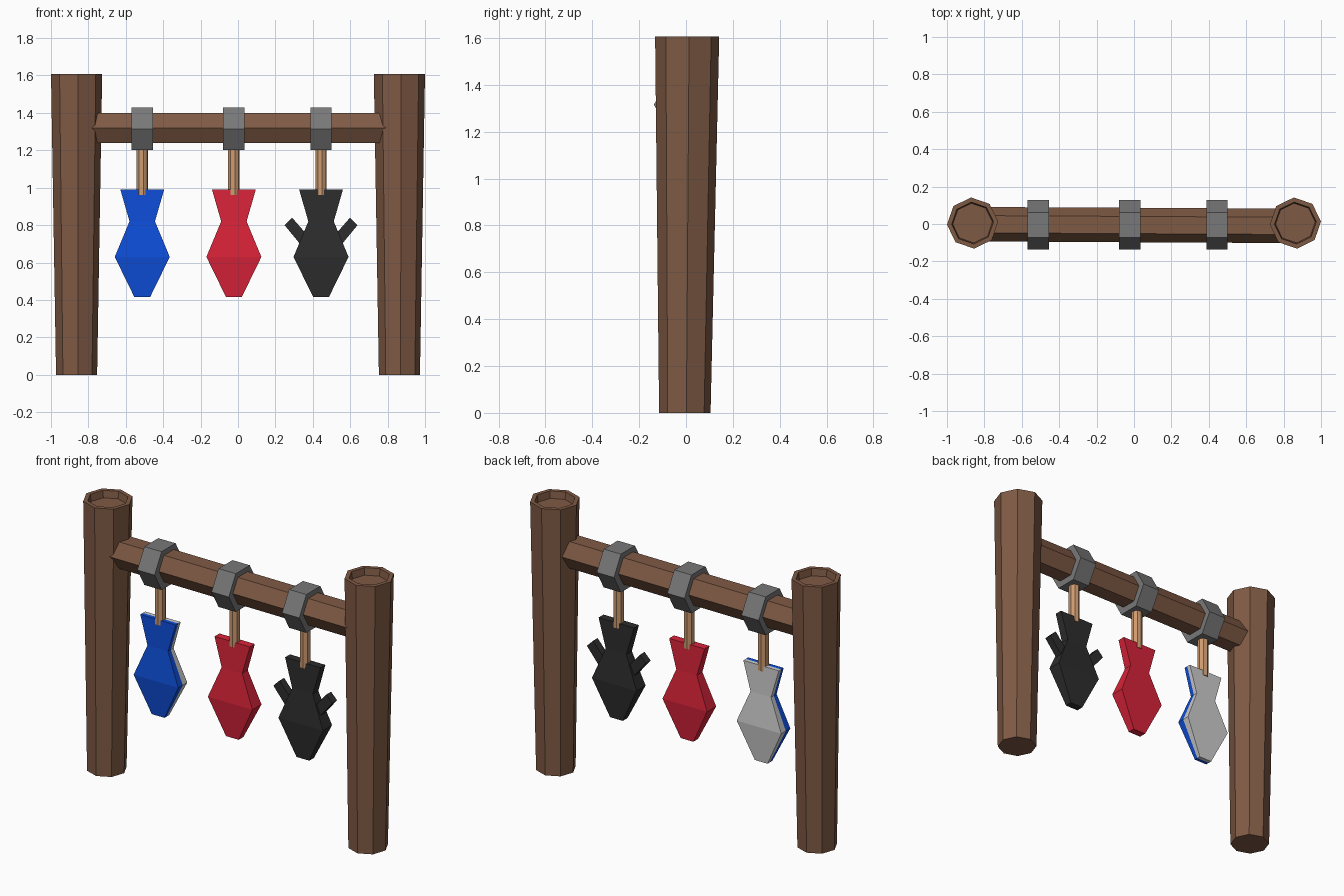
import bpy, bmesh
from math import pi, cos, sin
from mathutils import Vector

cube = bpy.data.objects.get("Cube")
if cube:
    bpy.data.objects.remove(cube, do_unlink=True)


def material(name, srgb):
    color = [((c / 255 + 0.055) / 1.055) ** 2.4 for c in srgb] + [1]
    mat = bpy.data.materials.new(name)
    mat.use_nodes = True
    mat.diffuse_color = color
    mat.node_tree.nodes["Principled BSDF"].inputs["Base Color"].default_value = color
    return mat


wood = material("brown wood", (127, 90, 68))
cord = material("tan wood", (205, 155, 113))
iron = material("grey iron", (120, 120, 120))
blue = material("blue", (14, 78, 218))
white = material("pale grey", (205, 205, 205))
red = material("red", (217, 35, 57))
black = material("charcoal", (45, 45, 45))


def loft(name, rings, mat):
    """Skin a stack of matching rings and cap both ends."""
    bm = bmesh.new()
    loops = [[bm.verts.new(p) for p in ring] for ring in rings]
    for a, b in zip(loops, loops[1:]):
        for i in range(len(a)):
            j = (i + 1) % len(a)
            bm.faces.new((a[i], a[j], b[j], b[i]))
    bm.faces.new(loops[0])
    bm.faces.new(loops[-1])
    bmesh.ops.recalc_face_normals(bm, faces=bm.faces)
    mesh = bpy.data.meshes.new(name)
    bm.to_mesh(mesh)
    bm.free()
    mesh.materials.append(mat)
    obj = bpy.data.objects.new(name, mesh)
    bpy.context.collection.objects.link(obj)
    return obj


def ring_z(x, y, z, radius, sides, turn=0.0):
    angles = [turn + 2 * pi * i / sides for i in range(sides)]
    return [Vector((x + radius * cos(a), y + radius * sin(a), z)) for a in angles]


def ring_x(x, y, z, radius, sides):
    angles = [2 * pi * i / sides for i in range(sides)]
    return [Vector((x, y + radius * cos(a), z + radius * sin(a))) for a in angles]


# Tapered octagonal posts with a sunken top
for side, name in ((-1, "right_post"), (1, "left_post")):
    x, turn = side * 0.863, 0.06
    loft(name, [ring_z(x, -0.005, 0, 0.11, 8, turn),
                ring_z(x, 0.005, 1.607, 0.137, 8, turn),
                ring_z(x, 0.005, 1.607, 0.112, 8, turn),
                ring_z(x, 0.005, 1.565, 0.106, 8, turn)], wood)

# Hexagonal crossbar
loft("crossbar", [ring_x(-0.86, -0.001, 1.32, 0.092, 6),
                  ring_x(0.86, -0.01, 1.32, 0.092, 6)], wood)

# Hanging figure outline: height, half width, half thickness
OUTLINE = [(0.415, 0.042, 0.022), (0.63, 0.147, 0.043),
           (0.82, 0.068, 0.026), (0.99, 0.117, 0.023)]


def figure(name, x, front, back, mat):
    """Front and back are multiples of the half thickness."""
    rings = [[(x - w, front * t, z), (x + w, front * t, z),
              (x + w, back * t, z), (x - w, back * t, z)] for z, w, t in OUTLINE]
    return loft(name, rings, mat)


# Clamps and hanging rods
CENTRES = {"right": -0.512, "middle": -0.022, "left": 0.444}
for name, x in CENTRES.items():
    loft(name + "_clamp", [ring_x(x + s * 0.057, -0.005, 1.315, 0.132, 6)
                           for s in (-1, 1)], iron)
    loft(name + "_rod", [ring_z(x, 0, z, 0.031, 8, 0.2) for z in (0.96, 1.22)], cord)

figure("right_figure_front", CENTRES["right"], -1, 0, blue)
figure("right_figure_back", CENTRES["right"], 0, 1, white)
figure("middle_figure", CENTRES["middle"], -1, 1, red)
figure("left_figure", CENTRES["left"], -1, 1, black)

# Raised arms on the dark figure
ARM = [(0.195, 0.80), (0.155, 0.84), (0.05, 0.72), (0.08, 0.66)]
for side, name in ((-1, "right_arm"), (1, "left_arm")):
    loft(name, [[(CENTRES["left"] + side * px, y, pz) for px, pz in ARM]
                for y in (-0.022, 0.022)], black)
